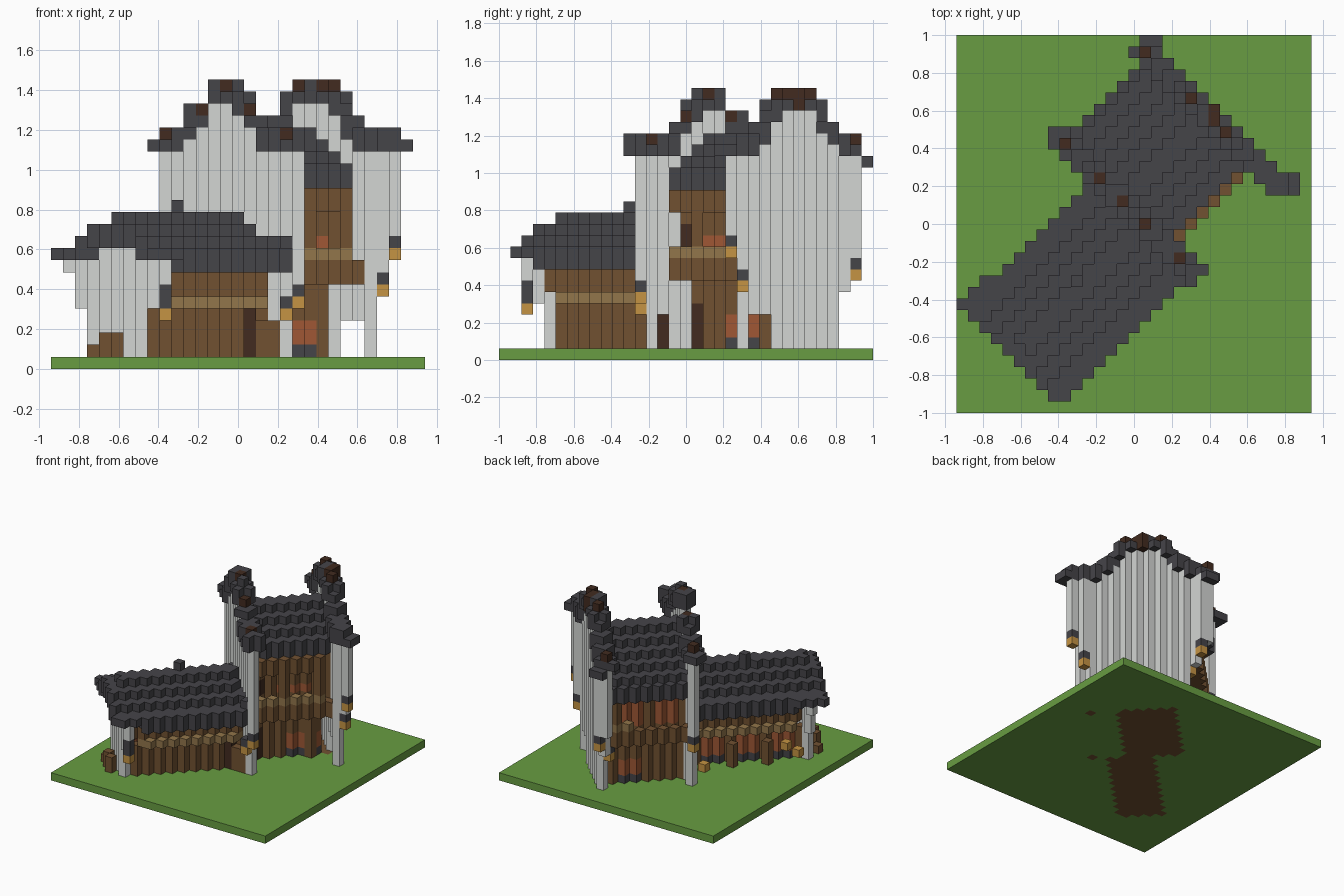
import bpy
from mathutils import Vector

cube = bpy.data.objects.get("Cube")
if cube:
    bpy.data.objects.remove(cube, do_unlink=True)

UNIT = 2 / 33
COLORS = {
    "grass": (0.138, 0.336, 0.054),
    "stone": (0.655, 0.67, 0.655),
    "slate": (0.06, 0.058, 0.066),
    "timber": (0.165, 0.083, 0.031),
    "tan_beam": (0.288, 0.18, 0.07),
    "lamp": (0.56, 0.295, 0.056),
    "red_wood": (0.35, 0.097, 0.035),
    "dark_wood": (0.054, 0.024, 0.014),
}
materials = {}
for label, rgb in COLORS.items():
    mat = bpy.data.materials.new(label)
    mat.use_nodes = True
    mat.diffuse_color = (*rgb, 1)
    bsdf = mat.node_tree.nodes["Principled BSDF"]
    bsdf.inputs["Base Color"].default_value = (*rgb, 1)
    bsdf.inputs["Roughness"].default_value = 0.9
    materials[label] = mat

cells = {}  # block position -> (part, colour)


def block(part, color, x, y, low, high):
    for z in range(low, high + 1):
        cells[x, y, z] = (part, color)


def span(a, b):
    return range(a, b + 1)


def diag(part, color, along, across, low, high):
    """Fill blocks on the diagonal grid: along = x+y, across = x-y."""
    for s in along:
        for d in across:
            if (s + d) % 2 == 0:
                block(part, color, (s + d) // 2, (s - d) // 2, low, high)


def lantern(part, s, d, z):
    diag(part, "lamp", [s], [d], z, z)
    diag(part, "slate", [s], [d], z + 1, z + 1)


def gable_top(d, widen):
    """Stepped height of a gable; widen broadens the crown."""
    o = abs(d + 4) - widen
    for limit, top in ((2, 24), (3, 23), (5 - widen, 22), (6, 21), (13, 20)):
        if o <= limit:
            return top
    return 19


def gable(name, s, widen, reach, feet, lamps, caps):
    """Stepped stone gable with slate coping; feet gives each column's base."""
    for d in reach:
        top = gable_top(d, widen)
        base = max(top - 2, 18)
        if d in feet:
            diag(name + "_wall", "stone", [s], [d], feet[d], base - 1)
        diag(name + "_coping", "slate", span(s - 1, s + 1), [d], base, top - 1)
    for lamp in lamps:
        lantern(name + "_lanterns", *lamp)
    # dark ridge caps stand clear of the coping beside them
    for d in caps:
        top = gable_top(d, widen)
        diag(name + "_coping", "dark_wood", [s], [d], top - 1, top - 1)
        x, y = (s + d) // 2, (s - d) // 2
        for z in span(top - 1, 23):
            cells.pop((x, y - 1, z), None)
            cells.pop((x + 1, y, z), None)


# ground and timber floor
for x in range(31):
    for y in range(33):
        block("ground", "grass", x, y, 0, 0)
diag("floor", "timber", span(12, 31), span(-4, 3), 0, 0)
diag("floor", "timber", span(32, 47), span(-9, 0), 0, 0)
diag("floor", "timber", [47], [5], 0, 0)
diag("floor", "timber", [32], [6], 0, 0)

# hall roof
for d in span(-14, 3):
    top = 20 - abs(d + 4) // 2
    diag("hall_roof", "slate", span(33, 46), [d], top - 2, top - 1)


# hall long sides: ground wall, gallery, upper wall, windows
def hall_side(name, wall, out, deck, rail, panes, panes_top, posts):
    length, short = span(33, 46), span(33, 45)
    edge = wall + 4 * out
    upper = wall + 2 * out
    diag(name + "_lower_wall", "timber", short, [wall], 1, 6)
    diag(name + "_lower_wall", "dark_wood", [34], [wall], 1, 4)
    diag(name + "_window", "red_wood", span(40, 44), [wall], 2, 3)
    diag(name + "_window", "slate", span(40, 44), [wall], 1, 1)
    gallery = [wall + k * out for k in span(1, 4)]
    diag(name + "_gallery", "timber", length, gallery, 7, deck)
    diag(name + "_rail", rail, short, [edge], deck + 1, deck + 1)
    diag(name + "_upper_wall", "timber", length, [upper], deck + 1, 15)
    diag(name + "_upper_window", "dark_wood", [34], [upper], 10, 11)
    diag(name + "_upper_window", "red_wood", panes, [upper], deck + 2, panes_top)
    diag(name + "_eave_beam", "timber", short, [edge], 13, 14 if out > 0 else 13)
    diag(name + "_eave_beam", "timber", posts, [edge], deck + 2, 12)


hall_side("left_hall", 0, 1, 8, "tan_beam", span(38, 43), 10, (38, 44))
block("left_hall_window_post", "timber", 22, 21, 1, 6)
hall_side("back_hall", -9, -1, 7, "timber", (35, 37, 41, 43), 12, (45,))
diag("back_hall_rail", "tan_beam", [43, 45], [-13], 9, 9)

# wing roof with ridge row and small chimney
for d in span(-9, 8):
    o = abs(d)
    top = 12 if o <= 3 else 11 if o <= 5 else 10
    base = min(top - 2, 10)
    diag("wing_roof", "slate", span(9, 13), [d], max(base, 9), top - 1)
    if d > -9:
        diag("wing_roof", "slate", span(14, 30), [d], base, top - 1)
diag("wing_roof", "slate", span(11, 30), span(-1, 1), 11, 12)
diag("wing_roof", "slate", [31], span(-7, 7), 9, 10)
block("wing_chimney", "slate", 10, 11, 13, 13)

# wing end wall, widening upward under the roof
for d in span(-9, 7):
    if d % 2:
        base = {-9: 8, -7: 5, 5: 5, 7: 7}.get(d, 1)
        diag("wing_end_wall", "stone", [11], [d], base, 9 if abs(d) <= 3 else 8)
lantern("wing_end_lantern", 11, 7, 4)
block("wing_end_lantern", "slate", 9, 2, 5, 6)


# wing long sides: lower wall, proud tan beam, upper wall
def wing_side(name, wall, out):
    diag(name + "_lower_wall", "timber", span(12, 31), [wall], 1, 4)
    diag(name + "_beam", "tan_beam", span(14, 30), [wall + out, wall + 2 * out], 5, 5)
    diag(name + "_upper_wall", "timber", span(12, 30), [wall + out], 6, 8)


wing_side("front_wing", 3, 1)
wing_side("back_wing", -4, -1)
block("front_door", "dark_wood", 16, 13, 1, 4)
block("front_door", "dark_wood", 17, 14, 1, 3)
block("wing_door_bench", "timber", 17, 13, 1, 3)
block("wing_door_bench", "timber", 18, 13, 1, 3)
for start in (14, 20, 26):
    diag("back_wing_window", "red_wood", span(start, start + 3), [-4], 2, 4)
    diag("back_wing_window", "slate", span(start, start + 3), [-4], 1, 1)
for s, z in ((13, 2), (15, 3), (24, 4), (29, 1)):
    diag("back_wing_crates", "lamp", [s], [-7], z, z)
diag("back_wing_crates", "timber", [18, 24], [-6], 1, 3)

# wood pile by the wing end
for x, y, top in ((3, 6, 1), (4, 5, 2), (5, 4, 2)):
    block("wood_pile", "timber", x, y, 1, top)

# gables, each with posts and hanging lanterns
near_feet = {d: 1 for d in span(-12, 2)}
near_feet.update({-14: 8, 4: 4, 6: 1, 8: 7})
gable("near_gable", 32, 0, span(-14, 9), near_feet,
      [(32, -14, 6), (32, 8, 5), (31, 7, 4)], (-14, -8, -4, 0, 6))
diag("near_gable_coping", "slate", span(31, 33), [-16, -15], 18, 18)

far_feet = {d: 1 for d in span(-11, -1)}
far_feet.update({-15: 9, -13: 6, 1: 4, 3: 4, 5: 1})
gable("far_gable", 47, 1, span(-15, 9), far_feet,
      [(48, -14, 7), (46, -12, 5), (48, 6, 6), (48, 8, 9)], (-15, -7, -3, -1))
for d, foot in ((-14, 9), (6, 8), (8, 11)):
    diag("far_gable_wall", "stone", [48], [d], foot, 17)
diag("far_gable_coping", "slate", [46], [-16], 18, 18)
diag("far_gable_coping", "slate", [48, 49], [-16, -15], 17, 17)
diag("far_gable_coping", "slate", [48, 49], [9, 10], 18, 18)
block("far_gable_coping", "dark_wood", 22, 26, 22, 23)

# turn blocks into one mesh per part, keeping only exposed faces
AXES = [Vector(v) for v in ((1, 0, 0), (0, 1, 0), (0, 0, 1))]
parts = {}
for pos, (part, color) in cells.items():
    parts.setdefault(part, []).append((pos, color))

for part, blocks in parts.items():
    verts, faces, slots = [], [], []
    used = sorted({color for _, color in blocks})
    index = {}

    def vertex(p):
        key = tuple(round(c * 2) for c in p)
        if key not in index:
            index[key] = len(verts)
            verts.append((p - Vector((15, 16, -0.5))) * UNIT)
        return index[key]

    for pos, color in blocks:
        center = Vector(pos)
        for a in range(3):
            u, v = AXES[(a + 1) % 3] / 2, AXES[(a + 2) % 3] / 2
            for sign in (1, -1):
                n = AXES[a] * sign
                if tuple(int(c) for c in center + n) in cells:
                    continue
                mid = center + n / 2
                v2 = v * sign
                quad = (mid - u - v2, mid + u - v2, mid + u + v2, mid - u + v2)
                faces.append([vertex(p) for p in quad])
                slots.append(used.index(color))
    if not faces:
        continue
    mesh = bpy.data.meshes.new(part)
    mesh.from_pydata(verts, [], faces)
    for color in used:
        mesh.materials.append(materials[color])
    for poly, slot in zip(mesh.polygons, slots):
        poly.material_index = slot
    mesh.update()
    bpy.context.scene.collection.objects.link(bpy.data.objects.new(part, mesh))
